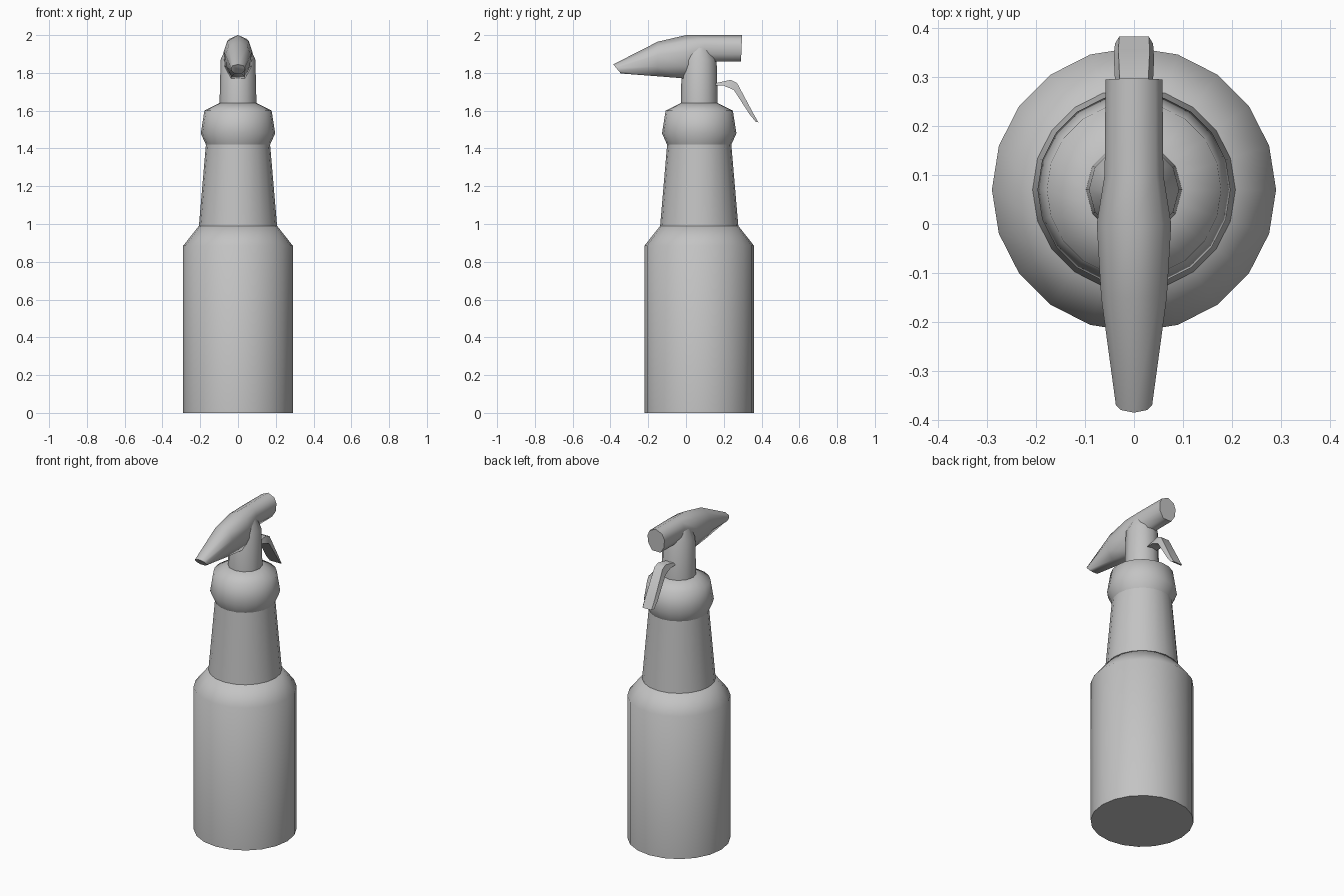
import bpy, bmesh
from math import radians, sin, cos, tau

cube = bpy.data.objects.get("Cube")
if cube:
    bpy.data.objects.remove(cube, do_unlink=True)

AXIS_Y = 0.07  # centre line of the bottle

grey = bpy.data.materials.new("plain grey")
grey.use_nodes = True
GREY = (0.55, 0.55, 0.55, 1)
grey.diffuse_color = GREY
grey.node_tree.nodes["Principled BSDF"].inputs["Base Color"].default_value = GREY


def loft(name, rings, smooth=60):
    """Skin a row of equal-length point rings and cap both ends."""
    bm = bmesh.new()
    rows = [[bm.verts.new(p) for p in ring] for ring in rings]
    n = len(rows[0])
    for a, b in zip(rows, rows[1:]):
        for i in range(n):
            j = (i + 1) % n
            bm.faces.new((a[i], a[j], b[j], b[i]))
    bm.faces.new(rows[0])
    bm.faces.new(rows[-1])
    bmesh.ops.recalc_face_normals(bm, faces=bm.faces)
    mesh = bpy.data.meshes.new(name)
    bm.to_mesh(mesh)
    bm.free()
    obj = bpy.data.objects.new(name, mesh)
    bpy.context.collection.objects.link(obj)
    mesh.materials.append(grey)
    bpy.ops.object.select_all(action='DESELECT')
    obj.select_set(True)
    bpy.context.view_layer.objects.active = obj
    bpy.ops.object.shade_smooth_by_angle(angle=radians(smooth))
    return obj


def lathe(name, profile, sides=20):
    """Turn (radius, z) pairs around the bottle axis."""
    return loft(name, [[(r * cos(tau * i / sides), AXIS_Y + r * sin(tau * i / sides), z)
                        for i in range(sides)] for r, z in profile])


# Bottle
lathe("bottle_body", [(0.29, 0), (0.29, 0.885), (0.207, 0.99)])
lathe("bottle_neck", [(0.207, 0.99), (0.17, 1.42)])
lathe("screw_collar", [(0.17, 1.42), (0.197, 1.48), (0.178, 1.60), (0.098, 1.64)])
lathe("pump_stem", [(0.098, 1.63), (0.092, 1.87), (0.055, 1.955)], 12)


# Spray head: ridged sections swept from nozzle tip to back
def head_section(y_top, y_low, w, top, low):
    h = top - low
    half = [(0, 1), (0.75, 0.86), (1, 0.62), (0.93, 0.28), (0.5, 0)]
    outline = half + [(-x, t) for x, t in reversed(half[1:])]
    return [(x * w, y_low + (y_top - y_low) * t, low + h * t) for x, t in outline]


loft("spray_head", [head_section(*s) for s in (
    (-0.385, -0.345, 0.037, 1.845, 1.797),
    (-0.15, -0.15, 0.067, 1.965, 1.782),
    (0, 0, 0.076, 2.0, 1.77),
    (0.1, 0.1, 0.06, 2.0, 1.86),
    (0.297, 0.291, 0.058, 2.0, 1.86))])

# Trigger: outer and inner edge points, with a narrower outer face
trigger = [((0.14, 1.742), (0.14, 1.733), 0.026),
           ((0.237, 1.763), (0.2, 1.732), 0.026),
           ((0.27, 1.747), (0.253, 1.71), 0.028),
           ((0.355, 1.588), (0.337, 1.58), 0.032),
           ((0.383, 1.538), (0.368, 1.542), 0.03)]
loft("trigger", [[(-w, *o), (w, *o), (w + 0.009, *i), (-w - 0.009, *i)]
                 for o, i, w in trigger], 45)
